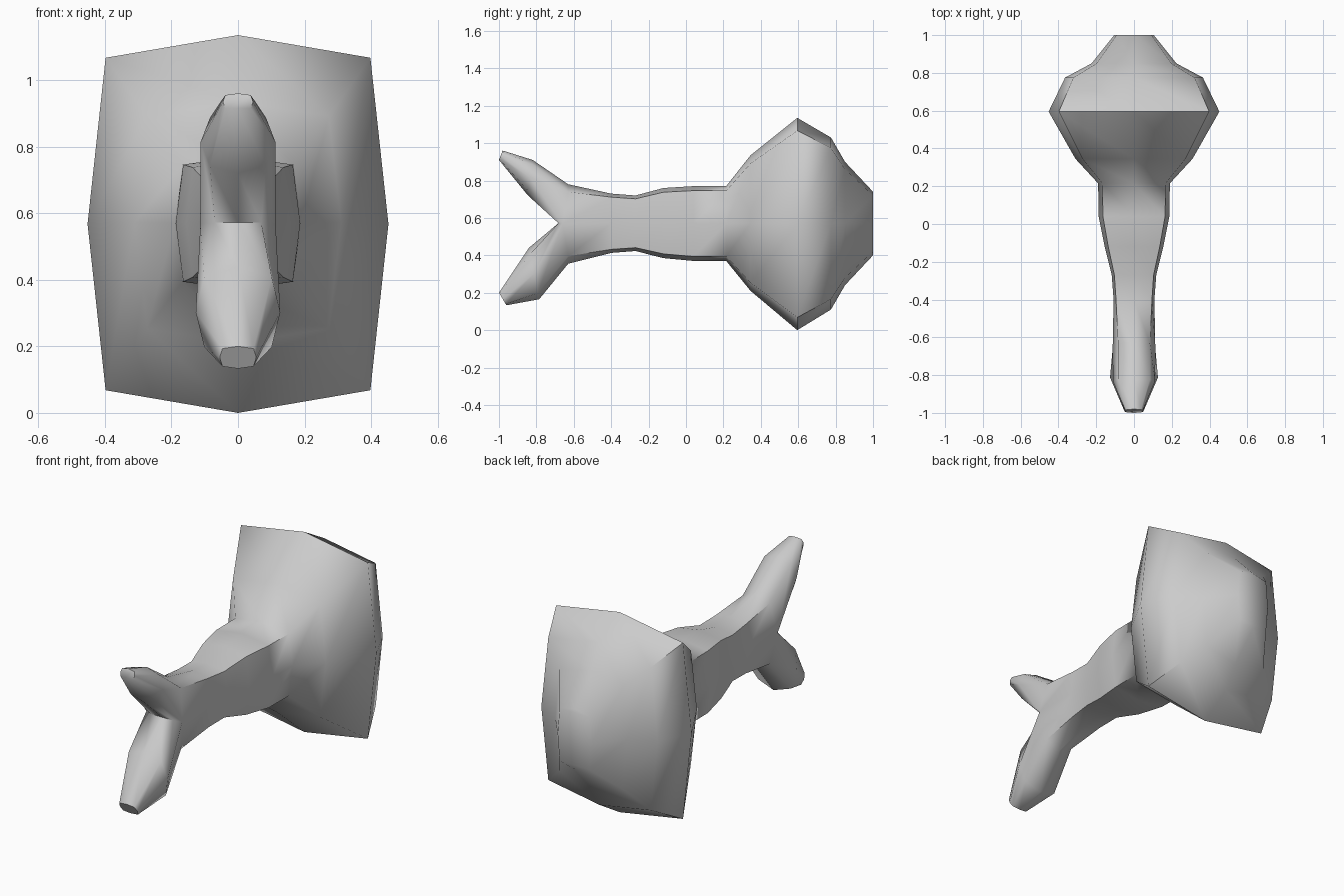
import bpy, bmesh, math

if "Cube" in bpy.data.objects:
    bpy.data.objects.remove(bpy.data.objects["Cube"])

bm = bmesh.new()


def ring(top, bottom, w, corner=0.88, t=0.06):
    """Boxy eight-point section between a top and a bottom (y, z) point."""
    pts = [(0, 0), (corner, t), (1, .5), (corner, 1 - t), (0, 1),
           (-corner, 1 - t), (-1, .5), (-corner, t)]
    return [bm.verts.new((x * w, top[0] + (bottom[0] - top[0]) * s,
                          top[1] + (bottom[1] - top[1]) * s)) for x, s in pts]


def loft(rings):
    for a, b in zip(rings, rings[1:]):
        for i in range(8):
            j = (i + 1) % 8
            bm.faces.new((a[i], a[j], b[j], b[i]))


# Head and handle: y, bottom z, top z, half width
sections = [
    (1.0, .40, .74, .105), (.85, .24, .90, .225), (.775, .11, 1.03, .365),
    (.595, 0, 1.135, .452), (.345, .21, .935, .31), (.215, .37, .77, .19),
    (.04, .37, .77, .187), (-.12, .385, .76, .155), (-.27, .423, .72, .118),
    (-.40, .413, .73, .108), (-.63, .355, .78, .113)]
body = [ring((y, z1), (y, z0), w) for y, z0, z1, w in sections]
loft(body)
bm.faces.new(body[0])
end = body[-1]
for i in (2, 6):
    end[i].co.y = -.66
for i in (1, 3, 5, 7):
    end[i].co.x *= .85
    end[i].co.z += .015 * (1 if i in (3, 5) else -1)

# Crotch of the fork, shared by both prongs
right, mid, left = [bm.verts.new((x, -.682, .572)) for x in (.07, 0, -.07)]

# Upper and lower prong
upper = [[end[0], end[1], end[2], right, mid, left, end[6], end[7]],
         ring((-.82, .91), (-.845, .72), .112, .75, .12),
         ring((-.98, .96), (-1.0, .91), .045, .85, .1)]
lower = [[mid, right, end[2], end[3], end[4], end[5], end[6], left],
         ring((-.84, .44), (-.785, .165), .127, .8, .12),
         ring((-1.0, .20), (-.96, .133), .055, .85, .1)]
for prong in (upper, lower):
    loft(prong)
    bm.faces.new(prong[-1])

bmesh.ops.recalc_face_normals(bm, faces=bm.faces)
mesh = bpy.data.meshes.new("forked_mallet")
bm.to_mesh(mesh)
bm.free()
obj = bpy.data.objects.new("forked_mallet", mesh)
bpy.context.collection.objects.link(obj)
bpy.context.view_layer.objects.active = obj
obj.select_set(True)
bpy.ops.object.shade_smooth_by_angle(angle=math.radians(62))
